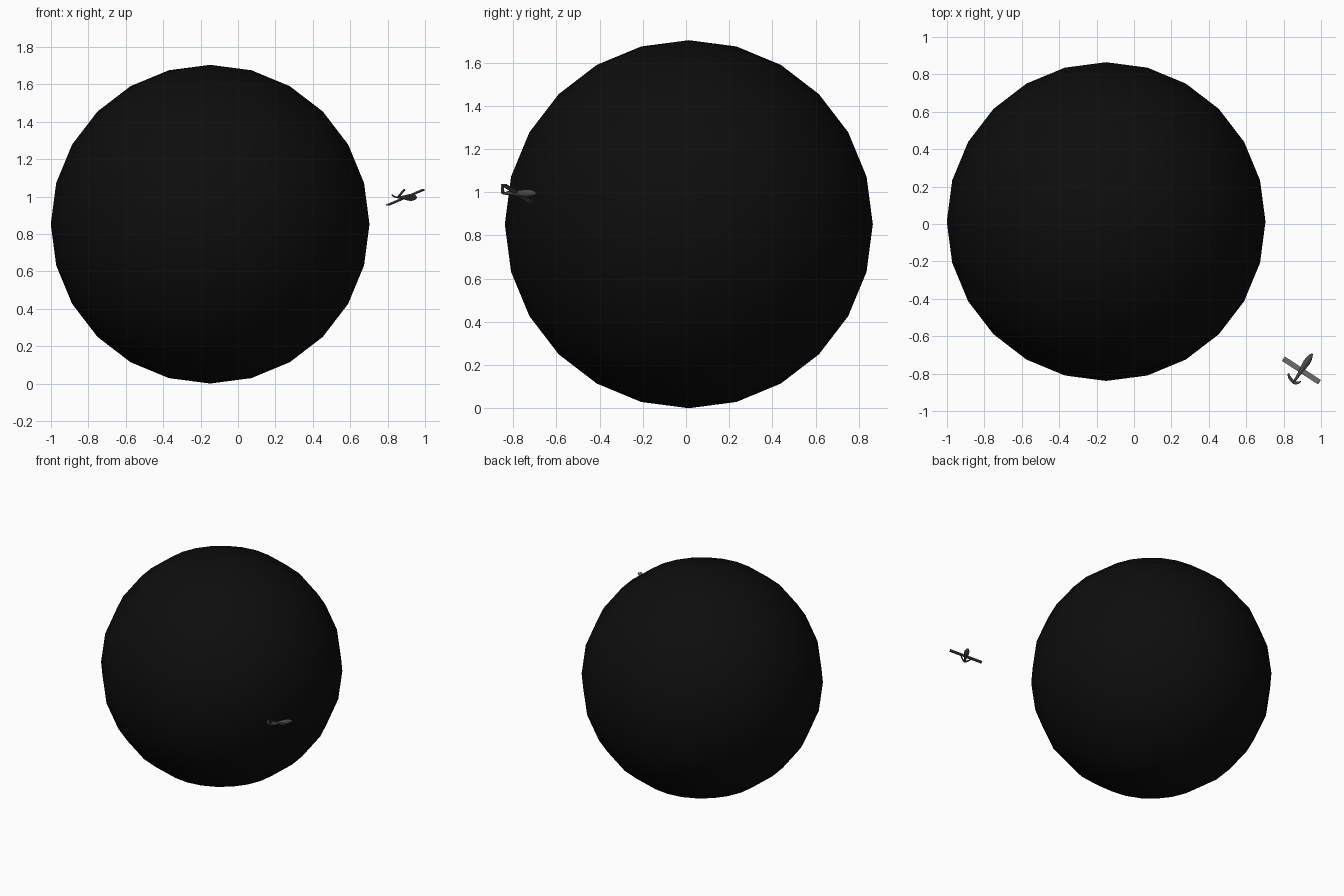
import bpy, bmesh, math
from mathutils import Matrix, Vector

if "Cube" in bpy.data.objects:
    bpy.data.objects.remove(bpy.data.objects["Cube"])

def material(name, c):
    m = bpy.data.materials.new(name)
    m.diffuse_color = (c, c, c, 1)
    m.use_nodes = True
    m.node_tree.nodes["Principled BSDF"].inputs["Base Color"].default_value = m.diffuse_color
    return m

black = material("near_black", 0.004)
dark = material("dark_grey", 0.065)
grey = material("wing_grey", 0.13)

# Glider axes: local x = span, y = heading, z = up (banked to its left)
heading = Vector((0.545, 0.838, 0)).normalized()
span = Vector((0.79, -0.514, 0.34)).normalized()
up = span.cross(heading).normalized()
pose = Matrix.Translation((0.895, -0.783, 0.995)) @ Matrix((span, heading, up)).transposed().to_4x4()

def loft(name, rings, mat, smooth=True):
    """Skin a list of closed rings of points, with capped ends."""
    bm = bmesh.new()
    vs = [[bm.verts.new(p) for p in r] for r in rings]
    n = len(rings[0])
    for a, b in zip(vs, vs[1:]):
        for i in range(n):
            bm.faces.new((a[i], a[(i + 1) % n], b[(i + 1) % n], b[i]))
    bm.faces.new(vs[0])
    bm.faces.new(vs[-1])
    bmesh.ops.recalc_face_normals(bm, faces=bm.faces)
    for f in bm.faces:
        f.smooth = smooth
    me = bpy.data.meshes.new(name)
    bm.to_mesh(me)
    bm.free()
    me.materials.append(mat)
    ob = bpy.data.objects.new(name, me)
    bpy.context.collection.objects.link(ob)
    ob.matrix_world = pose
    return ob

# Large sphere
bpy.ops.mesh.primitive_uv_sphere_add(segments=24, ring_count=12, radius=0.852,
                                     location=(-0.149, 0.013, 0.852))
ball = bpy.context.object
ball.name = "large_sphere"
ball.data.materials.append(black)
bpy.ops.object.shade_smooth()

# Teardrop fuselage: (distance along heading, radius)
profile = [(0.107, 0.003), (0.095, 0.011), (0.075, 0.017), (0.05, 0.019),
           (0.02, 0.016), (-0.02, 0.010), (-0.06, 0.007), (-0.078, 0.004)]
loft("fuselage", [[(r * math.cos(t * math.pi / 5), y, r * math.sin(t * math.pi / 5))
                   for t in range(10)] for y, r in profile], dark)

# Straight wing
def section(x, y0, y1, z, t):
    return [(x, y0, z - t), (x, y1, z - t), (x, y1, z + t), (x, y0, z + t)]

loft("wing", [section(x, -0.014, 0.014, 0, 0.0035) for x in (-0.121, 0.121)], grey, False)

# Curved V tail, arms swept forward and up: (x, rear y, front y, z)
arm = [(0.042, -0.06, -0.048, 0.029), (0.030, -0.073, -0.057, 0.019), (0.014, -0.081, -0.064, 0.007)]
stations = [(-x, a, b, z) for x, a, b, z in arm] + [(0, -0.084, -0.066, 0)] + arm[::-1]
loft("v_tail", [section(x, a, b, z, 0.003) for x, a, b, z in stations], dark, False)
